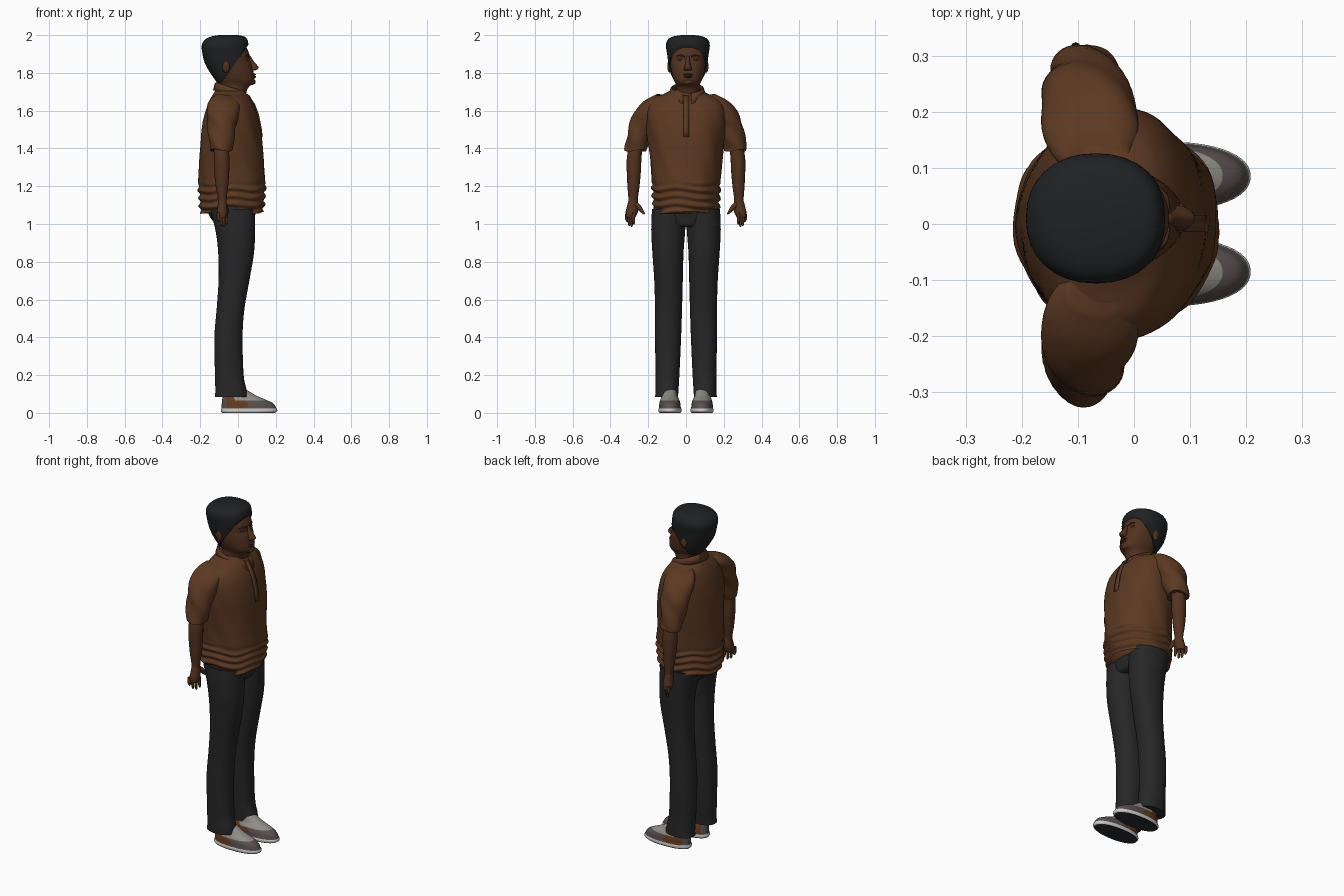
import bpy, bmesh, math
from mathutils import Vector

cube = bpy.data.objects.get("Cube")
if cube:
    bpy.data.objects.remove(cube)


def material(name, *rgb):
    m = bpy.data.materials.new(name)
    m.use_nodes = True
    m.diffuse_color = (*rgb, 1)
    m.node_tree.nodes["Principled BSDF"].inputs["Base Color"].default_value = (*rgb, 1)
    return m


SHIRT = material("brown shirt", .105, .04, .016)
SKIN = material("skin", .085, .032, .014)
LIP = material("lips and brows", .06, .022, .012)
HAIR = material("black hair", .014, .015, .016)
CLOTH = material("dark trousers", .02, .02, .021)
UPPER = material("grey shoe leather", .1, .078, .078)
HEEL = material("tan shoe side", .13, .045, .015)
TONGUE = material("pale shoe tongue", .28, .27, .24)
SOLE = material("white sole edge", .6, .6, .6)
TREAD = material("dark tread", .02, .025, .03)
SIDES = (("left", 1), ("right", -1))


def finish(name, bm, mats, angle=50):
    bmesh.ops.recalc_face_normals(bm, faces=bm.faces)
    mesh = bpy.data.meshes.new(name)
    bm.to_mesh(mesh)
    bm.free()
    for m in mats:
        mesh.materials.append(m)
    ob = bpy.data.objects.new(name, mesh)
    bpy.context.collection.objects.link(ob)
    bpy.ops.object.select_all(action='DESELECT')
    ob.select_set(True)
    bpy.context.view_layer.objects.active = ob
    bpy.ops.object.shade_smooth_by_angle(angle=math.radians(angle))
    return ob


def spline(rows, steps):
    """Smooth the rows of ring measurements."""
    out = []
    for i in range(len(rows) - 1):
        a, b, c, d = (rows[max(0, min(len(rows) - 1, i + k))] for k in (-1, 0, 1, 2))
        for s in range(steps):
            t = s / steps
            out.append([q + .5 * t * (r - p + t * (2 * p - 5 * q + 4 * r - w + t * (3 * (q - r) + w - p)))
                        for p, q, r, w in zip(a, b, c, d)])
    return out + [list(rows[-1])]


def loft(rows, side=1, steps=4, n=32, power=2.0, warp=None):
    """Stack oval rings given as height, back, front, inner, outer."""
    bm = bmesh.new()
    loops = []
    for z, x0, x1, y0, y1 in spline(rows, steps):
        loop = []
        for k in range(n):
            a = math.tau * k / n
            c, s = math.cos(a), math.sin(a)
            u = math.copysign(abs(c) ** (2 / power), c)
            v = math.copysign(abs(s) ** (2 / power), s)
            g, dz = warp(a, z) if warp else (0, 0)
            loop.append(bm.verts.new(((x0 + x1) / 2 + u * ((x1 - x0) / 2 + g),
                                      side * (y0 + y1) / 2 + v * ((y1 - y0) / 2 + g), z + dz)))
        loops.append(loop)
    for a, b in zip(loops, loops[1:]):
        for k in range(n):
            bm.faces.new((a[k], a[(k + 1) % n], b[(k + 1) % n], b[k]))
    bm.faces.new(loops[0])
    bm.faces.new(loops[-1])
    return bm


def blob(name, mat, centre, size):
    bm = bmesh.new()
    bmesh.ops.create_uvsphere(bm, u_segments=16, v_segments=10, radius=1)
    for v in bm.verts:
        v.co = Vector(centre) + Vector(a * b for a, b in zip(v.co, size))
    return finish(name, bm, [mat], 180)


def tube(name, mat, points, radii):
    """A tapered rounded strand, used for fingers and facial creases."""
    curve = bpy.data.curves.new(name, 'CURVE')
    curve.dimensions = '3D'
    curve.bevel_depth = 1
    curve.bevel_resolution = 2
    curve.use_fill_caps = True
    sp = curve.splines.new('POLY')
    sp.points.add(len(points) - 1)
    for p, co, r in zip(sp.points, points, radii):
        p.co = (*co, 1)
        p.radius = r
    curve.materials.append(mat)
    ob = bpy.data.objects.new(name, curve)
    bpy.context.collection.objects.link(ob)


# Head and neck, with the face turned towards +x
HY = .01
head_rows = [(z, a, b, HY - h, HY + h) for z, a, b, h in (
    (1.62, -.11, .03, .07), (1.7, -.1, .045, .063), (1.728, -.1, .06, .062), (1.745, -.11, .083, .066),
    (1.765, -.12, .088, .076), (1.80, -.14, .083, .086), (1.84, -.15, .073, .093), (1.865, -.16, .063, .096),
    (1.89, -.16, .062, .097), (1.92, -.16, .052, .096), (1.96, -.14, .03, .08), (1.98, -.1, 0, .05))]
finish("head", loft(head_rows, power=2.2), [SKIN], 180)
nose = [(1.813, .06, .09, HY - .018, HY + .018), (1.82, .05, .105, HY - .023, HY + .023),
        (1.832, .05, .108, HY - .018, HY + .018), (1.86, .045, .085, HY - .011, HY + .011),
        (1.89, .04, .066, HY - .01, HY + .01)]
finish("nose", loft(nose, n=16), [SKIN], 180)
blob("upper_lip", LIP, (.08, HY, 1.791), (.017, .027, .006))
blob("lower_lip", LIP, (.08, HY, 1.779), (.016, .023, .007))
blob("chin", SKIN, (.072, HY, 1.752), (.022, .03, .016))
for label, s in SIDES:
    blob(label + "_ear", SKIN, (-.063, HY + s * .097, 1.835), (.02, .012, .034))
    blob(label + "_eyelid", SKIN, (.046, HY + s * .037, 1.872), (.014, .018, .008))
    tube(label + "_brow", LIP, [(.062, HY + s * .016, 1.887), (.056, HY + s * .04, 1.894),
                                (.033, HY + s * .066, 1.888)], (.003, .005, .003))

# Hair cap, sliced along the sloping hairline
hair_rows = [(z, a, b, HY - h, HY + h) for z, a, b, h in (
    (1.75, -.112, .0, .07), (1.8, -.147, .04, .093), (1.85, -.175, .055, .103), (1.9, -.188, .06, .11),
    (1.945, -.192, .056, .116), (1.975, -.175, .05, .107), (1.992, -.145, .035, .08), (2.0, -.1, .0, .035))]
bm = loft(hair_rows, power=2.2)
cut = bmesh.ops.bisect_plane(bm, geom=bm.verts[:] + bm.edges[:] + bm.faces[:], clear_outer=True,
                             plane_co=(.045, 0, 1.935), plane_no=(.185, 0, -.13))
bmesh.ops.holes_fill(bm, edges=[e for e in cut["geom_cut"] if isinstance(e, bmesh.types.BMEdge)])
finish("hair", bm, [HAIR], 60)


# Shirt body, with drapes on the chest and bunched folds above the hem
def folds(a, z):
    bunch = max(0, min(1, (1.23 - z) / .04))
    ripple = math.sin(z * 150 + 1.3 * math.sin(2 * a) + .8 * math.sin(5 * a))
    drape = math.sin(7 * a + z * 9) * math.sin(z * 11 + 2 * a)
    fade = max(0, min(1, (1.64 - z) / .1))
    return .007 * bunch * ripple + .004 * fade * drape, .006 * bunch * math.sin(3 * a + 1)


body = [(z, a, b, -h, h) for z, a, b, h in (
    (1.06, -.195, .13, .168), (1.09, -.203, .137, .174), (1.15, -.205, .142, .178), (1.21, -.208, .148, .18),
    (1.3, -.204, .14, .187), (1.4, -.2, .132, .198), (1.5, -.19, .122, .21), (1.58, -.175, .105, .212),
    (1.63, -.16, .086, .2), (1.665, -.145, .064, .172), (1.69, -.13, .045, .115), (1.71, -.118, .03, .075))]
finish("shirt_body", loft(body, steps=8, n=72, power=2.15, warp=folds), [SHIRT], 180)

# Open collar wrapped round the neck
bm = bmesh.new()
strips = []
for k in range(33):
    a = math.radians(14 + 332 * k / 32)
    c, s = math.cos(a), math.sin(a)
    f = (1 + c) / 2
    tip = f ** 6
    strips.append([bm.verts.new((-.032 + c * (r + q * f), HY * .6 + s * (r - .002), z - d * f - e * tip))
                   for r, q, z, d, e in ((.078, 0, 1.72, .03, .01), (.083, .004, 1.75, .055, .01),
                                         (.09, .008, 1.747, .058, .012), (.1, .02, 1.708, .04, .035))])
for p, q in zip(strips, strips[1:]):
    for j in range(3):
        bm.faces.new((p[j], p[j + 1], q[j + 1], q[j]))
collar = finish("collar", bm, [SHIRT])
solid = collar.modifiers.new("cloth", 'SOLIDIFY')
solid.thickness = .006

# Button placket down the chest
bm = bmesh.new()
line = [[bm.verts.new((x, y, z)) for y in (-.014, .016)]
        for x, z in ((.058, 1.68), (.09, 1.635), (.111, 1.58), (.127, 1.5), (.13, 1.46))]
for p, q in zip(line, line[1:]):
    bm.faces.new((p[0], p[1], q[1], q[0]))
placket = finish("placket", bm, [SHIRT])
placket.modifiers.new("cloth", 'SOLIDIFY').thickness = .008


def sleeve_folds(a, z):
    return .004 * math.sin(3 * a + z * 45) * min(1, (1.7 - z) * 6), .006 * math.sin(2 * a)


# Sleeves, arms and hands
sleeve = [(1.39, -.147, -.03, .205, .322), (1.41, -.15, -.028, .2, .322), (1.5, -.16, -.012, .165, .305),
          (1.57, -.167, .0, .13, .285), (1.62, -.163, .01, .1, .254), (1.655, -.15, .01, .08, .215),
          (1.682, -.12, -.01, .08, .16)]
arm = [(1.09, -.108, -.06, .25, .308), (1.13, -.106, -.06, .255, .305), (1.2, -.118, -.052, .246, .31),
       (1.29, -.127, -.046, .238, .314), (1.36, -.128, -.046, .235, .312), (1.45, -.13, -.05, .22, .295)]
palm = [(1.035, -.107, -.062, .268, .318), (1.06, -.112, -.056, .256, .32), (1.09, -.108, -.058, .25, .314),
        (1.13, -.104, -.062, .257, .303)]
for label, s in SIDES:
    finish(label + "_sleeve", loft(sleeve, s, n=40, warp=sleeve_folds), [SHIRT], 60)
    finish(label + "_arm", loft(arm, s, n=20), [SKIN], 60)
    finish(label + "_palm", loft(palm, s, n=20), [SKIN], 60)
    for i, finger in enumerate(("index", "middle", "ring", "little")):
        x, y = -.062 - .014 * i, .276 + .012 * i
        end = (.998, .985, .99, 1.01)[i]
        tube(f"{label}_{finger}_finger", SKIN, [(x, s * y, 1.06), (x, s * (y + .003), 1.03),
             (x + .002, s * y, end + .008), (x + .002, s * y, end)], (.009, .009, .007, .003))
    tube(label + "_thumb", SKIN, [(-.075, s * .265, 1.105), (-.066, s * .25, 1.09), (-.058, s * .233, 1.068),
                                  (-.056, s * .22, 1.052)], (.015, .014, .01, .004))

# Trousers: a seat and two legs with a slight knee bend and flared cuffs
seat = [(.985, -.1, .07, -.1, .1), (1.0, -.118, .082, -.15, .15), (1.04, -.15, .09, -.175, .175),
        (1.1, -.17, .1, -.17, .17)]
finish("trouser_seat", loft(seat), [CLOTH], 60)
leg = [(.085, -.122, .05, .042, .163), (.12, -.12, .046, .04, .162), (.2, -.122, .03, .035, .161),
       (.4, -.125, .024, .026, .164), (.55, -.113, .034, .021, .164), (.7, -.103, .06, .017, .168),
       (.85, -.105, .085, .013, .178), (.97, -.12, .09, .004, .184), (1.08, -.15, .09, .002, .18)]
shoe = [(.0, -.084, .195, .029, .141), (.008, -.09, .207, .024, .146), (.02, -.09, .207, .024, .146),
        (.026, -.087, .202, .027, .143), (.05, -.086, .187, .03, .141), (.07, -.084, .147, .036, .136),
        (.09, -.08, .1, .046, .128), (.11, -.075, .065, .05, .124), (.13, -.065, .03, .056, .116)]
for label, s in SIDES:
    finish(label + "_trouser_leg", loft(leg, s, steps=5, power=2.2), [CLOTH], 60)
    bm = loft(shoe, s, n=48, power=2.2)
    for f in bm.faces:
        c = f.calc_center_median()
        if c.z < .004:
            f.material_index = 4
        elif c.z < .022:
            f.material_index = 3
        elif c.z > .066 and c.x > -.02:
            f.material_index = 2
        elif -.06 < c.x < .045:
            f.material_index = 1
    finish(label + "_shoe", bm, [UPPER, HEEL, TONGUE, SOLE, TREAD], 40)
